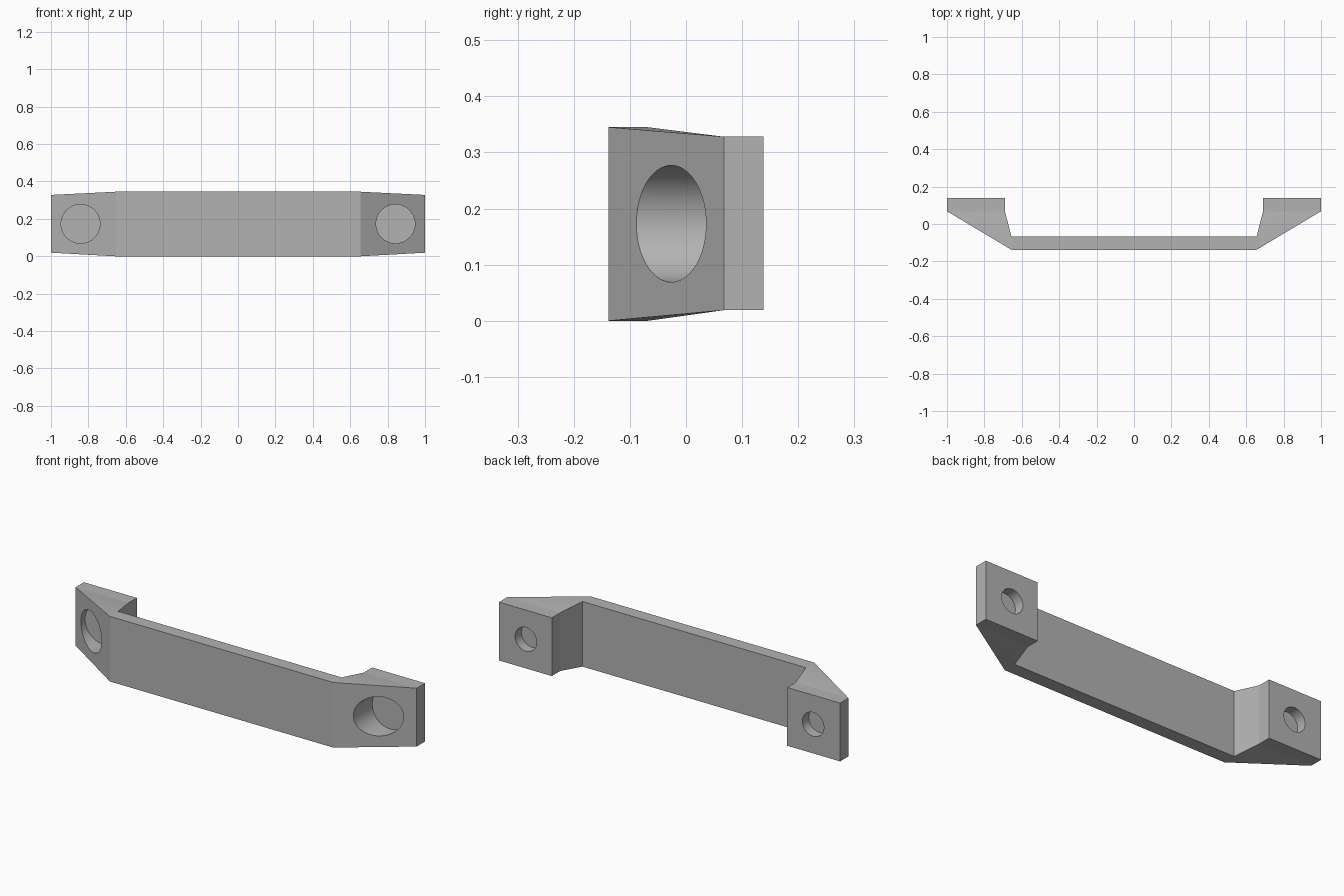
import bpy
import bmesh
from math import radians

cube = bpy.data.objects.get("Cube")
if cube:
    bpy.data.objects.remove(cube, do_unlink=True)

HEIGHT = 0.345             # grip height
FOOT_Z = (0.019, 0.328)    # foot bottom and top
GRIP_Y = (-0.138, -0.068)  # grip front and back
FOOT_Y = (0.068, 0.138)    # foot front and back
GRIP_END = 0.655
FOOT_X = (0.69, 1.0)
HOLE_X, HOLE_Z = 0.842, 0.173

grey = bpy.data.materials.new("light grey")
grey.use_nodes = True
colour = (0.45, 0.45, 0.45, 1)
grey.diffuse_color = colour
grey.node_tree.nodes["Principled BSDF"].inputs["Base Color"].default_value = colour


def extrude_end(bm, axis, start, end, capped):
    """Extrude the faces lying at start along an axis until they reach end."""
    faces = [f for f in bm.faces
             if all(abs(v.co[axis] - start) < 1e-4 for v in f.verts)]
    grown = bmesh.ops.extrude_face_region(bm, geom=faces)["geom"]
    for v in grown:
        if isinstance(v, bmesh.types.BMVert):
            v.co[axis] = end
    if not capped:
        caps = [f for f in grown if isinstance(f, bmesh.types.BMFace)]
        bmesh.ops.delete(bm, geom=caps, context="FACES_ONLY")


# Half handle: tapered leg, then the foot and the grip extruded from its ends
bm = bmesh.new()
for y in GRIP_Y:
    for z in (0, HEIGHT):
        bm.verts.new((GRIP_END, y, z))
for x in FOOT_X:
    for z in FOOT_Z:
        bm.verts.new((x, FOOT_Y[0], z))
bmesh.ops.convex_hull(bm, input=bm.verts[:])
extrude_end(bm, 1, FOOT_Y[0], FOOT_Y[1], True)
extrude_end(bm, 0, GRIP_END, 0, False)
bmesh.ops.dissolve_limit(bm, angle_limit=radians(0.2),
                         verts=bm.verts[:], edges=bm.edges[:])
bmesh.ops.recalc_face_normals(bm, faces=bm.faces[:])
mesh = bpy.data.meshes.new("pull_handle")
bm.to_mesh(mesh)
bm.free()
mesh.materials.append(grey)
handle = bpy.data.objects.new("pull_handle", mesh)
bpy.context.collection.objects.link(handle)

mirror = handle.modifiers.new("other_half", "MIRROR")
mirror.use_clip = True

# Wide screw-head recess from the front, narrow screw hole from the back,
# with a thin web left between them
cutters = []
for side in (-1, 1):
    for name, radius, y0, y1 in (("head_recess", 0.104, -0.4, 0.07),
                                 ("screw_hole", 0.063, 0.085, 0.3)):
        bpy.ops.mesh.primitive_cylinder_add(
            vertices=64, radius=radius, depth=y1 - y0,
            location=(side * HOLE_X, (y0 + y1) / 2, HOLE_Z),
            rotation=(radians(90), 0, 0))
        cutter = bpy.context.object
        cutter.name = name + "_cutter"
        cutter.hide_render = True
        cutter.data.materials.append(grey)
        cutters.append(cutter)
        cut = handle.modifiers.new(name, "BOOLEAN")
        cut.operation = "DIFFERENCE"
        cut.solver = "EXACT"
        cut.object = cutter

bpy.ops.object.select_all(action="DESELECT")
handle.select_set(True)
bpy.context.view_layer.objects.active = handle
for modifier in list(handle.modifiers):
    bpy.ops.object.modifier_apply(modifier=modifier.name)
for cutter in cutters:
    bpy.data.objects.remove(cutter, do_unlink=True)

# Smooth hole walls, crisp edges elsewhere
bpy.ops.object.shade_smooth_by_angle(angle=radians(15))
